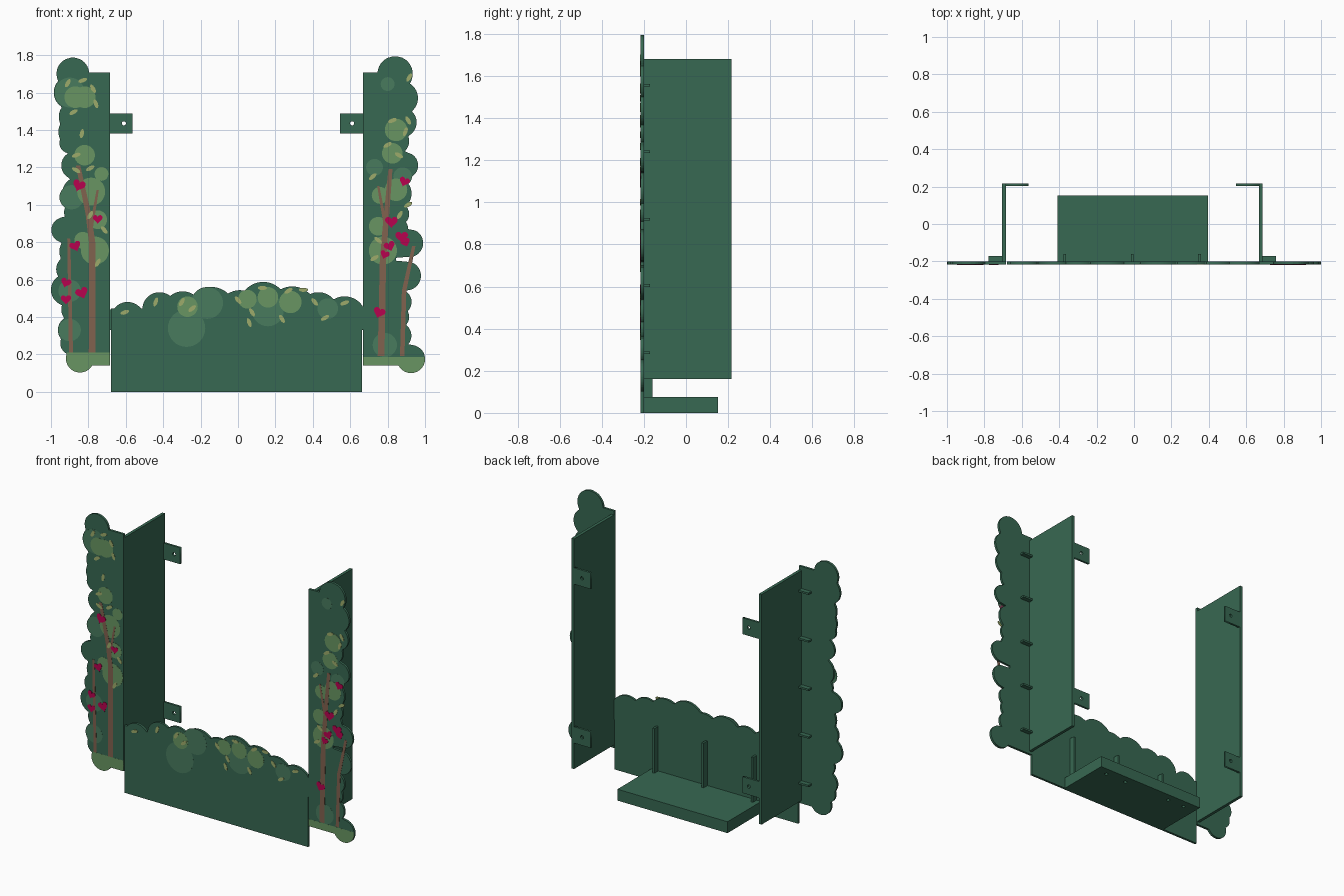
import bpy, bmesh, math

if "Cube" in bpy.data.objects:
    bpy.data.objects.remove(bpy.data.objects["Cube"])

CX = -0.009                      # mirror axis of the frame
BACK, FACE = -0.2, -0.2155       # rear and front of the flat panels


def material(name, rgb):
    m = bpy.data.materials.new(name)
    m.diffuse_color = (*[(c / 255) ** 2.2 for c in rgb], 1)
    m.use_nodes = True
    m.node_tree.nodes["Principled BSDF"].inputs["Base Color"].default_value = m.diffuse_color
    return m


GREEN = material("dark_green", (58, 104, 83))
MID = material("mid_green", (74, 122, 94))
LIGHT = material("light_green", (104, 148, 98))
LEAF = material("leaf_yellow", (156, 170, 106))
BARK = material("bark", (128, 98, 80))
RED = material("crimson", (182, 10, 80))


def prisms(name, polys, y0, y1, mat):
    """Extrude (x, z) outlines from y0 to y1 as one object."""
    bm = bmesh.new()
    for pts in polys:
        a = [bm.verts.new((x, y0, z)) for x, z in pts]
        b = [bm.verts.new((x, y1, z)) for x, z in pts]
        bm.faces.new(a)
        bm.faces.new(b[::-1])
        for i in range(len(pts)):
            j = (i + 1) % len(pts)
            bm.faces.new((a[j], a[i], b[i], b[j]))
    bmesh.ops.recalc_face_normals(bm, faces=bm.faces)
    me = bpy.data.meshes.new(name)
    bm.to_mesh(me)
    bm.free()
    me.materials.append(mat)
    ob = bpy.data.objects.new(name, me)
    bpy.context.collection.objects.link(ob)
    return ob


def box(name, x0, x1, y0, y1, z0, z1):
    x0, x1 = sorted((x0, x1))
    return prisms(name, [[(x0, z0), (x1, z0), (x1, z1), (x0, z1)]], y0, y1, GREEN)


def outline(rect, circles, top=None):
    """Outline of a rectangle merged with circles, swept row by row."""
    u0, u1, v0, v1 = rect
    lo = min([v0] + [c[1] - c[2] for c in circles]) + 5e-4
    hi = top or max([v1] + [c[1] + c[2] for c in circles]) - 5e-4
    rows = [lo + (hi - lo) * i / 220 for i in range(221)]
    rows += [v for v in (v0 - 1e-4, v0 + 1e-4, v1 - 1e-4, v1 + 1e-4) if lo < v < hi]
    left, right = [], []
    for v in sorted(rows):
        spans = [(u0, u1)] if v0 <= v <= v1 else []
        for u, w, r in circles:
            if abs(v - w) < r:
                d = math.sqrt(r * r - (v - w) ** 2)
                spans.append((u - d, u + d))
        if spans:
            left.append((min(s[0] for s in spans), v))
            right.append((max(s[1] for s in spans), v))
    return left + right[::-1]


def ellipse(x, z, rx, rz, deg=0, n=32):
    c, s = math.cos(math.radians(deg)), math.sin(math.radians(deg))
    ring = [(rx * math.cos(t), rz * math.sin(t)) for t in (2 * math.pi * i / n for i in range(n))]
    return [(x + a * c - b * s, z + a * s + b * c) for a, b in ring]


def heart(x, z, r, deg):
    c, s = math.cos(math.radians(deg)), math.sin(math.radians(deg))
    out = []
    for i in range(28):
        t = 2 * math.pi * (i + 0.5) / 28
        a = r * math.sin(t) ** 3
        b = r * (13 * math.cos(t) - 5 * math.cos(2 * t) - 2 * math.cos(3 * t) - math.cos(4 * t)) / 16
        out.append((x + a * c - b * s, z + a * s + b * c))
    return out


def stem(path):
    """Ribbon from (x, z, width) points."""
    return [(x - w / 2, z) for x, z, w in path] + [(x + w / 2, z) for x, z, w in path[::-1]]


# Scalloped foliage panels
left_rect = (-0.87, -0.685, 0.14, 1.706)
left_c = [(-.883, 1.70, .087), (-.895, 1.60, .09), (-.87, 1.47, .088), (-.87, 1.39, .09),
          (-.90, 1.33, .055), (-.87, 1.21, .075), (-.85, 1.06, .09), (-.87, .96, .06),
          (-.93, .865, .068), (-.87, .75, .085), (-.90, .655, .072), (-.915, .545, .085),
          (-.87, .44, .075), (-.89, .33, .073), (-.885, .26, .065), (-.845, .178, .075)]
right_rect = (0.667, 0.845, 0.14, 1.706)
right_c = [(.84, 1.70, .094), (.87, 1.57, .092), (.875, 1.44, .08), (.84, 1.34, .075),
           (.893, 1.21, .07), (.84, 1.06, .088), (.855, .95, .06), (.915, .795, .075),
           (.85, .87, .06), (.90, .62, .078), (.86, .48, .068), (.855, .40, .06),
           (.855, .30, .072), (.925, .175, .075)]
prisms("left_foliage_panel", [outline(left_rect, left_c)], BACK, FACE, GREEN)
prisms("right_foliage_panel", [outline(right_rect, right_c)], BACK, FACE, GREEN)

# Hedge panel: rows run along x, so swap the axes
hedge_c = [(.39, -.59, .09), (.44, -.42, .092), (.435, -.295, .102), (.435, -.14, .125),
           (.425, .01, .118), (.457, .135, .13), (.435, .29, .128), (.425, .43, .107),
           (.395, .57, .115)]
hedge = outline((0, .445, -.68, .664), hedge_c)
prisms("hedge_panel", [[(x, z) for z, x in hedge]], BACK, FACE, GREEN)

# Light ground strips at the panel feet
prisms("ground_strips", [outline(left_rect, left_c[-1:], .21),
                         outline(right_rect, right_c[-1:], .187)], FACE + .001, FACE - .0005, LIGHT)

# Painted foliage blobs
mid = [(-.90, 1.60, .08), (-.89, 1.04, .065), (-.90, .33, .06), (-.90, .54, .06),
       (.80, 1.645, .037), (.73, 1.2, .045), (.785, .25, .065), (.88, 1.15, .05),
       (-.275, .34, .1), (-.165, .475, .085), (.16, .435, .085), (.48, .445, .055)]
light = [(-.87, 1.575, .058), (-.82, 1.575, .058), (-.82, 1.265, .055), (-.73, 1.165, .037),
         (-.785, 1.07, .075), (-.75, .92, .05), (-.83, .81, .045), (-.765, .755, .075),
         (.845, 1.40, .06), (.825, 1.275, .055), (.845, 1.08, .06), (.76, 1.05, .045),
         (.75, .885, .05), (.775, .755, .075), (-.27, .455, .055), (.05, .495, .05),
         (.16, .505, .055), (.28, .48, .06)]
prisms("mid_blobs", [ellipse(x, z, r, r) for x, z, r in mid], FACE + .001, FACE - .0003, MID)
prisms("light_blobs", [ellipse(x, z, r, r) for x, z, r in light], FACE + .001, FACE - .0008, LIGHT)

# Trunks and branches
prisms("trunks", [
    stem([(-.78, .21, .036), (-.78, .8, .034), (-.80, .95, .03), (-.855, 1.21, .024)]),
    stem([(-.893, .21, .022), (-.905, .82, .016)]),
    stem([(-.785, .88, .02), (-.75, 1.08, .012)]),
    stem([(.765, .19, .036), (.775, .7, .034), (.79, .9, .03), (.815, 1.19, .022)]),
    stem([(.878, .19, .024), (.888, .54, .024), (.94, .78, .018)]),
    stem([(.79, .88, .02), (.75, 1.1, .012)])], FACE + .001, FACE - .0013, BARK)

# Small leaves
leaves = [(-.91, 1.65, 60), (-.83, 1.665, 20), (-.775, 1.62, -60), (-.76, 1.54, -70),
          (-.88, 1.495, 30), (-.835, 1.38, 80), (-.865, 1.265, 20), (-.865, 1.185, -30),
          (-.79, 1.195, 30), (-.79, .945, 60), (-.715, .865, -50), (-.75, .69, 60),
          (.915, 1.68, 60), (.91, 1.45, -60), (.825, 1.45, 20), (.895, 1.39, 70),
          (.80, 1.32, 30), (.86, 1.265, -30), (.72, 1.15, 40), (.91, 1.0, 30),
          (.865, .945, 60), (.75, .81, -40), (.73, .715, 30)]
hedge_leaves = [(-.605, .425, 20), (-.44, .48, 70), (-.30, .48, 60), (-.245, .445, 40),
                (0, .49, -50), (.075, .425, -60), (.13, .555, 0), (.27, .54, 30),
                (.06, .37, -70), (.235, .39, -60), (.35, .545, 0), (.41, .48, -50),
                (.465, .395, 30), (.57, .475, 20)]
prisms("leaves", [ellipse(x, z, .025, .011, a, 12) for x, z, a in leaves + hedge_leaves],
       FACE + .001, FACE - .0018, LEAF)

# Heart-shaped blossoms
hearts = [(-.85, 1.105, .034), (-.75, .925, .026), (-.87, .78, .03), (-.92, .585, .028),
          (-.92, .495, .028), (-.835, .53, .034), (.89, 1.125, .028), (.82, .91, .034),
          (.81, .78, .03), (.785, .735, .025), (.875, .83, .034), (.895, .80, .026),
          (.755, .425, .032)]
prisms("blossoms", [heart(x, z, r, 20 * (i % 3 - 1)) for i, (x, z, r) in enumerate(hearts)],
       FACE + .001, FACE - .0024, RED)


def tab(name, x0, x1, z, hole_x):
    """Mounting tab with a screw hole: flat curve with an inner loop."""
    cu = bpy.data.curves.new(name, 'CURVE')
    cu.dimensions, cu.fill_mode, cu.extrude = '2D', 'BOTH', .007
    for pts in ([(x0, z - .054), (x1, z - .054), (x1, z + .054), (x0, z + .054)],
                ellipse(hole_x, z, .011, .011, 0, 20)):
        sp = cu.splines.new('POLY')
        sp.points.add(len(pts) - 1)
        for p, (x, w) in zip(sp.points, pts):
            p.co = (x, w, 0, 1)
        sp.use_cyclic_u = True
    cu.materials.append(GREEN)
    ob = bpy.data.objects.new(name, cu)
    ob.rotation_euler.x = math.pi / 2
    ob.location.y = .209
    bpy.context.collection.objects.link(ob)


# Side plates, mounting tabs and panel brackets, mirrored
for s, side in ((-1, "left"), (1, "right")):
    box(side + "_side_plate", CX + s * .676, CX + s * .696, BACK, .216, .16, 1.68)
    for z in (.385, 1.435):
        tab(side + "_mounting_tab", CX + s * .68, CX + s * .555, z, s * .61)
    for z in (.285, .605, .92, 1.24, 1.555):
        box(side + "_bracket", CX + s * .69, CX + s * .768, BACK, -.17, z - .006, z + .006)

# Floor shelf with blind screw holes and hedge ribs
shelf = box("floor_shelf", -.41, .395, BACK, .152, 0, .075)
for x in (.31, .155, -.195, -.32):
    bpy.ops.mesh.primitive_cylinder_add(vertices=20, radius=.011, depth=.08, location=(x, .1, 0))
    cut = bpy.context.object
    cut.name = "screw_hole_cutter"
    cut.hide_render = True
    cut.hide_set(True)
    mod = shelf.modifiers.new("screw_hole", 'BOOLEAN')
    mod.operation, mod.object = 'DIFFERENCE', cut
for x in (-.37, -.01, .35):
    box("hedge_rib", x - .007, x + .007, BACK, -.16, .075, .37)
